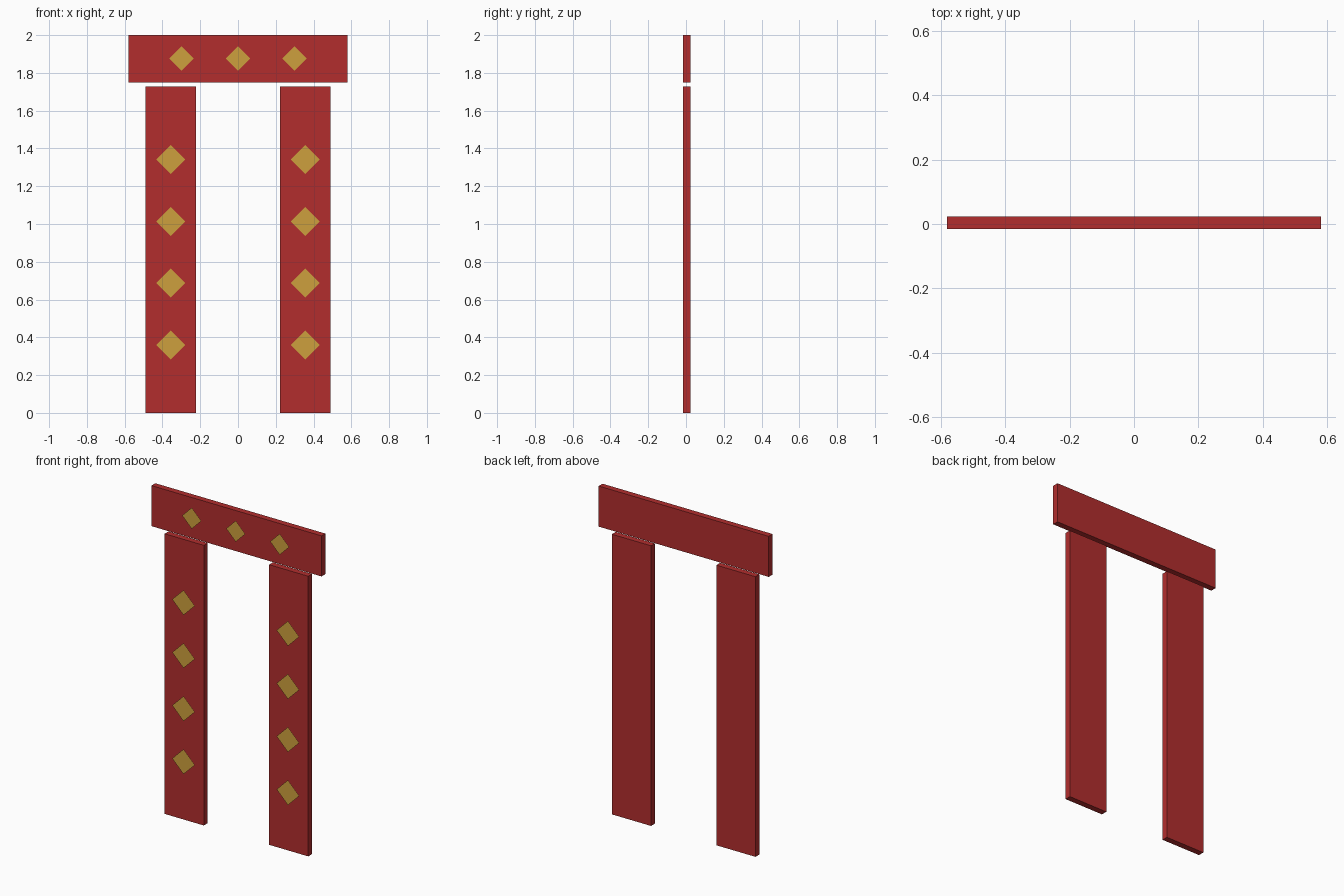
import bpy
import bmesh

cube = bpy.data.objects.get("Cube")
if cube:
    bpy.data.objects.remove(cube, do_unlink=True)


def make_material(name, rgb):
    mat = bpy.data.materials.new(name)
    mat.use_nodes = True
    color = (*rgb, 1.0)
    mat.diffuse_color = color
    mat.node_tree.nodes["Principled BSDF"].inputs["Base Color"].default_value = color
    return mat


red = make_material("red_paper", (0.445, 0.027, 0.027))
gold = make_material("gold", (0.617, 0.352, 0.047))

BACK, FRONT, DIAMOND_Y = 0.0225, -0.015, -0.0225


def add_object(name, bm, mat):
    mesh = bpy.data.meshes.new(name)
    bm.to_mesh(mesh)
    bm.free()
    mesh.materials.append(mat)
    obj = bpy.data.objects.new(name, mesh)
    bpy.context.collection.objects.link(obj)
    return obj


def add_panel(name, x, width, bottom, top):
    bm = bmesh.new()
    bmesh.ops.create_cube(bm, size=1)
    bmesh.ops.scale(bm, vec=(width, BACK - FRONT, top - bottom), verts=bm.verts)
    bmesh.ops.translate(bm, vec=(x, (BACK + FRONT) / 2, (bottom + top) / 2), verts=bm.verts)
    return add_object(name, bm, red)


def add_diamond(name, x, z, r):
    # Flat diamond facing the front
    bm = bmesh.new()
    corners = [(x - r, z), (x, z - r), (x + r, z), (x, z + r)]
    bm.faces.new([bm.verts.new((px, DIAMOND_Y, pz)) for px, pz in corners])
    return add_object(name, bm, gold)


# Horizontal top banner with three diamonds
add_panel("top_banner", 0, 1.16, 1.75, 2.0)
for i in range(3):
    add_diamond(f"top_diamond_{i + 1}", (i - 1) * 0.3, 1.876, 0.065)

# Hanging side banners with four diamonds each
for side, sign in (("left", 1), ("right", -1)):
    x = sign * 0.356
    add_panel(f"{side}_banner", x, 0.267, 0, 1.727)
    for i in range(4):
        add_diamond(f"{side}_diamond_{i + 1}", x, 0.36 + i * 0.327, 0.077)
